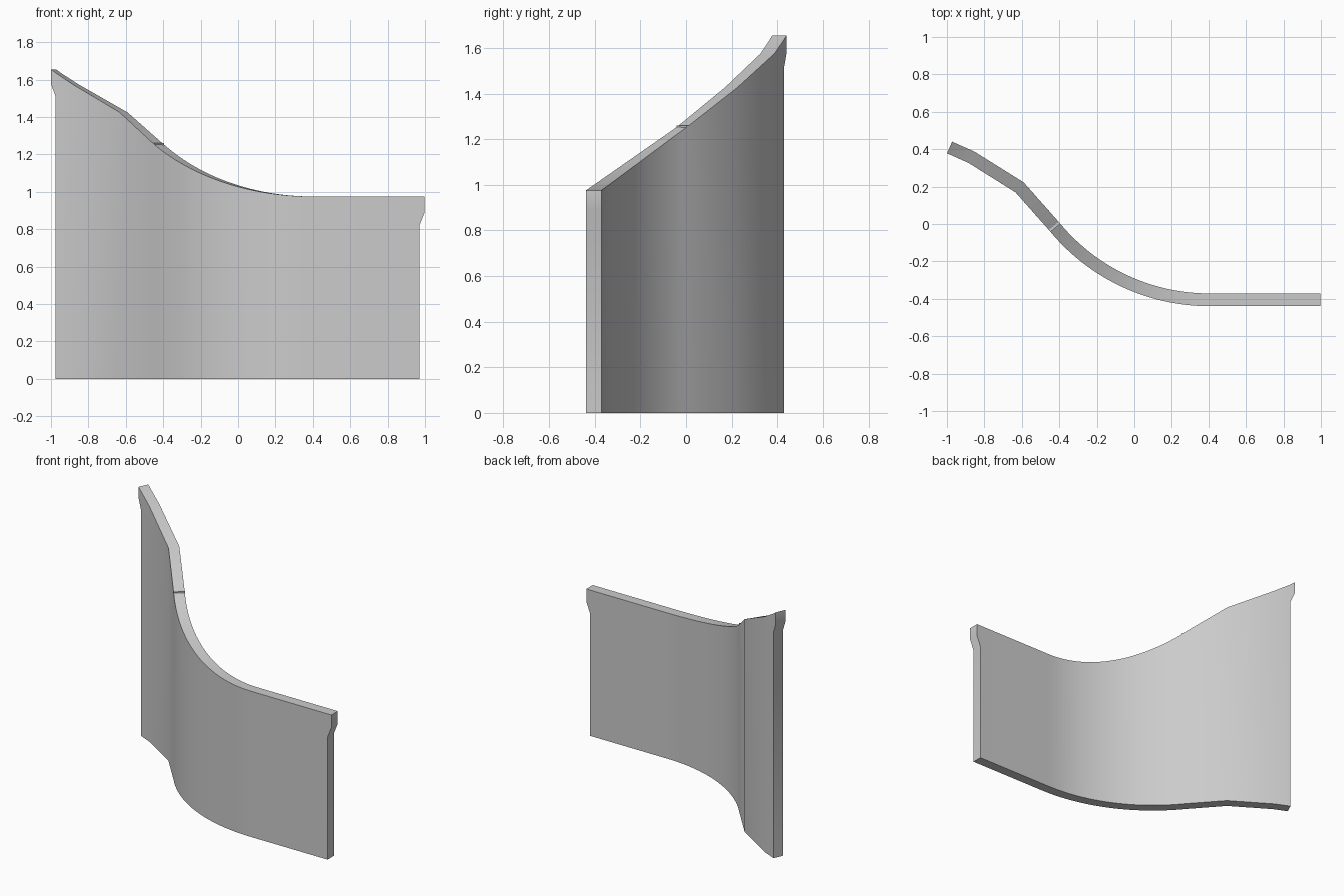
import bpy, bmesh, math

cube = bpy.data.objects.get("Cube")
if cube:
    bpy.data.objects.remove(cube, do_unlink=True)

grey = bpy.data.materials.new("plain_grey")
grey.use_nodes = True
COLOUR = (0.6, 0.6, 0.6, 1.0)
grey.diffuse_color = COLOUR
grey.node_tree.nodes["Principled BSDF"].inputs["Base Color"].default_value = COLOUR

THICK = 0.068
LOW = 0.975                      # top of the straight run
RADIUS, SWEEP = 1.068, math.radians(50.6)
ARC_STEPS = 24

# Centre line stations (x, y, top height), from the straight end to the raised end
stations = [(0.97, -0.405, LOW)]
for i in range(ARC_STEPS + 1):
    a = SWEEP * i / ARC_STEPS
    rise = RADIUS * (1 - math.cos(a))
    stations.append((0.4 - RADIUS * math.sin(a), -0.405 + rise, LOW + 0.72 * rise))
stations += [(-0.612, 0.196, 1.425), (-0.869, 0.357, 1.575), (-0.961, 0.398, 1.636)]

# End lips: (x, y, top, foot of the taper on the wall, underside of the lip)
lips = [(0.998, -0.405, LOW, 0.82, 0.89), (-0.986, 0.409, 1.655, 1.51, 1.575)]

# Wall sheet: one upright panel between neighbouring stations
bm = bmesh.new()


def column(x, y, heights):
    return [bm.verts.new((x, y, z)) for z in heights]


columns = []
for i, (x, y, top) in enumerate(stations):
    heights = [0, top]
    if i == 0:
        heights.insert(1, lips[0][3])
    elif i == len(stations) - 1:
        heights.insert(1, lips[1][3])
    columns.append(column(x, y, heights))
for a, b in zip(columns, columns[1:]):
    bm.faces.new(a[::-1] + b)

# Tapered lips that overhang both ends
for (x, y, top, foot, under), wall_end in zip(lips, (columns[0], columns[-1])):
    bm.faces.new(column(x, y, (under, top)) + wall_end[:0:-1])
bmesh.ops.recalc_face_normals(bm, faces=bm.faces)

mesh = bpy.data.meshes.new("curved_wall")
bm.to_mesh(mesh)
bm.free()
wall = bpy.data.objects.new("curved_wall", mesh)
bpy.context.collection.objects.link(wall)
mesh.materials.append(grey)

# Give the sheet its thickness, then smooth the curve and keep the rims crisp
solid = wall.modifiers.new("thickness", 'SOLIDIFY')
solid.thickness = THICK
solid.offset = 0
solid.use_even_offset = True
bpy.ops.object.select_all(action='DESELECT')
wall.select_set(True)
bpy.context.view_layer.objects.active = wall
bpy.ops.object.modifier_apply(modifier=solid.name)
bpy.ops.object.shade_smooth_by_angle(angle=math.radians(30))

# Thin level strip on the rim where the arc meets the angular run
x, y, z = stations[ARC_STEPS + 1]
bpy.ops.mesh.primitive_cube_add(size=1, location=(x, y, z), rotation=(0, 0, -SWEEP))
strip = bpy.context.object
strip.name = "joint_strip"
strip.scale = (0.014, THICK, 0.009)
strip.data.materials.append(grey)
